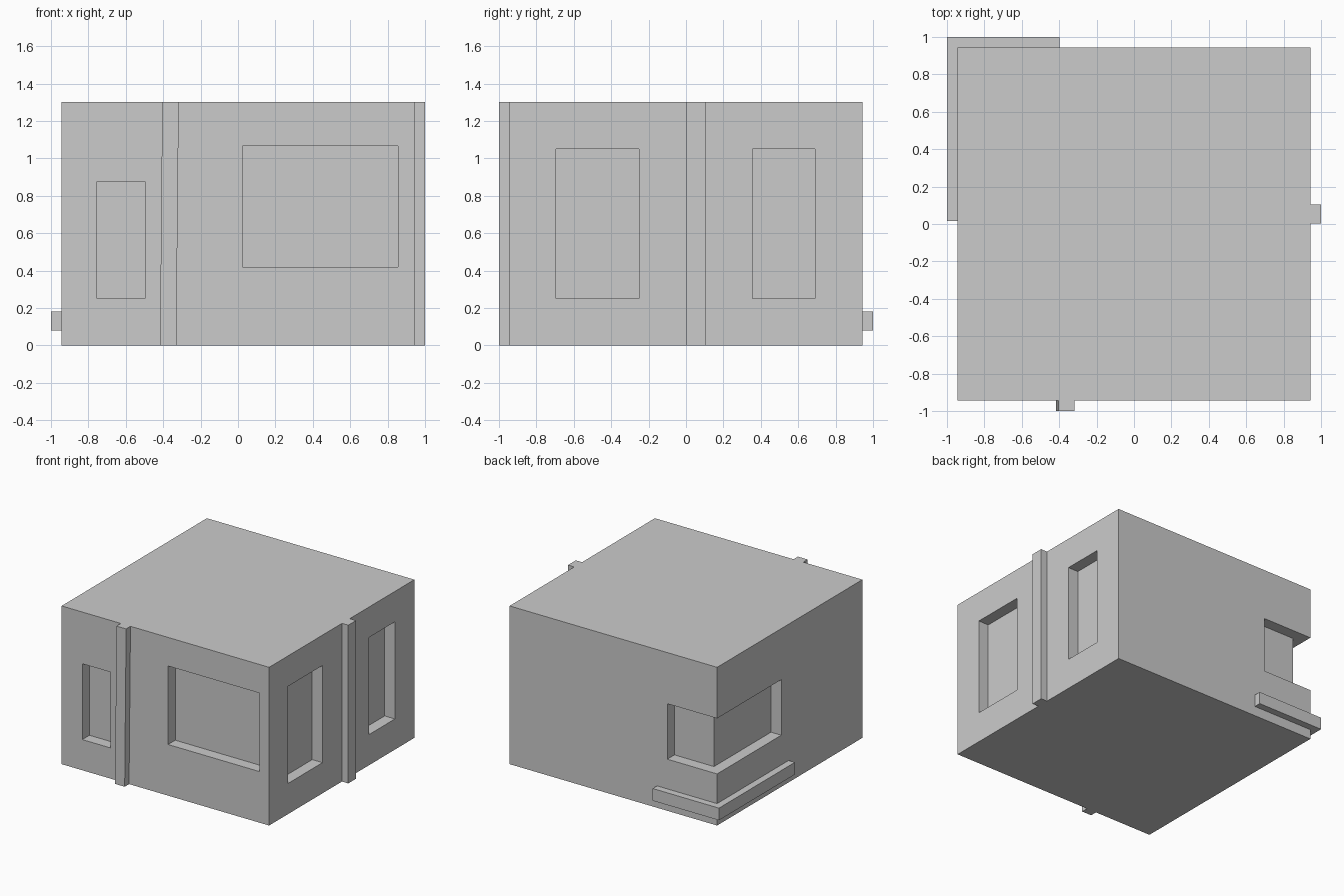
import bpy
import bmesh
from mathutils import Vector

if "Cube" in bpy.data.objects:
    bpy.data.objects.remove(bpy.data.objects["Cube"])

W, H, D = 0.943, 1.3, 0.093   # wall half width, height, window recess depth


def prism(name, profile, sweep):
    """Extrude a flat outline along a vector into a closed solid."""
    bm = bmesh.new()
    face = bm.faces.new([bm.verts.new(p) for p in profile])
    new = bmesh.ops.extrude_face_region(bm, geom=[face])["geom"]
    verts = [v for v in new if isinstance(v, bmesh.types.BMVert)]
    bmesh.ops.translate(bm, verts=verts, vec=Vector(sweep))
    bmesh.ops.recalc_face_normals(bm, faces=bm.faces)
    mesh = bpy.data.meshes.new(name)
    bm.to_mesh(mesh)
    bm.free()
    obj = bpy.data.objects.new(name, mesh)
    bpy.context.collection.objects.link(obj)
    return obj


def box(name, x0, x1, y0, y1, z0, z1):
    return prism(name, [(x0, y0, z0), (x1, y0, z0), (x1, y1, z0), (x0, y1, z0)],
                 (0, 0, z1 - z0))


def corner_l(name, outer, inner, x_end, y_end, z0, z1):
    """L-shaped strip wrapping the back left corner."""
    pts = [(x_end, outer), (-outer, outer), (-outer, y_end),
           (-inner, y_end), (-inner, inner), (x_end, inner)]
    return prism(name, [(x, y, z0) for x, y in pts], (0, 0, z1 - z0))


# Main block
walls = box("walls", -W, W, -W, W, 0, H)

# Recessed windows: two on the front, two on the right, one round the corner
cutters = [
    box("front_small_window", -0.755, -0.497, -1.1, -W + D, 0.252, 0.875),
    box("front_large_window", 0.025, 0.855, -1.1, -W + D, 0.42, 1.065),
    box("right_wide_window", W - D, 1.1, -0.695, -0.25, 0.252, 1.05),
    box("right_narrow_window", W - D, 1.1, 0.355, 0.69, 0.252, 1.05),
    corner_l("corner_window", 1.1, W - D, -0.49, 0.11, 0.424, 0.88),
]
bpy.context.view_layer.objects.active = walls
for cutter in cutters:
    mod = walls.modifiers.new(cutter.name, "BOOLEAN")
    mod.operation = "DIFFERENCE"
    mod.solver = "EXACT"
    mod.object = cutter
    bpy.ops.object.modifier_apply(modifier=mod.name)
    bpy.data.objects.remove(cutter)

# Front pilaster leans slightly, right pilaster is straight
prism("front_pilaster", [(-0.417, -1, 0), (-0.33, -1, 0),
                         (-0.317, -1, H), (-0.405, -1, H)], (0, 1 - W, 0))
box("right_pilaster", W, 1, 0.003, 0.104, 0, H)

# Low ledge round the back left corner
corner_l("corner_ledge", 1, W, -0.397, 0.015, 0.08, 0.18)
